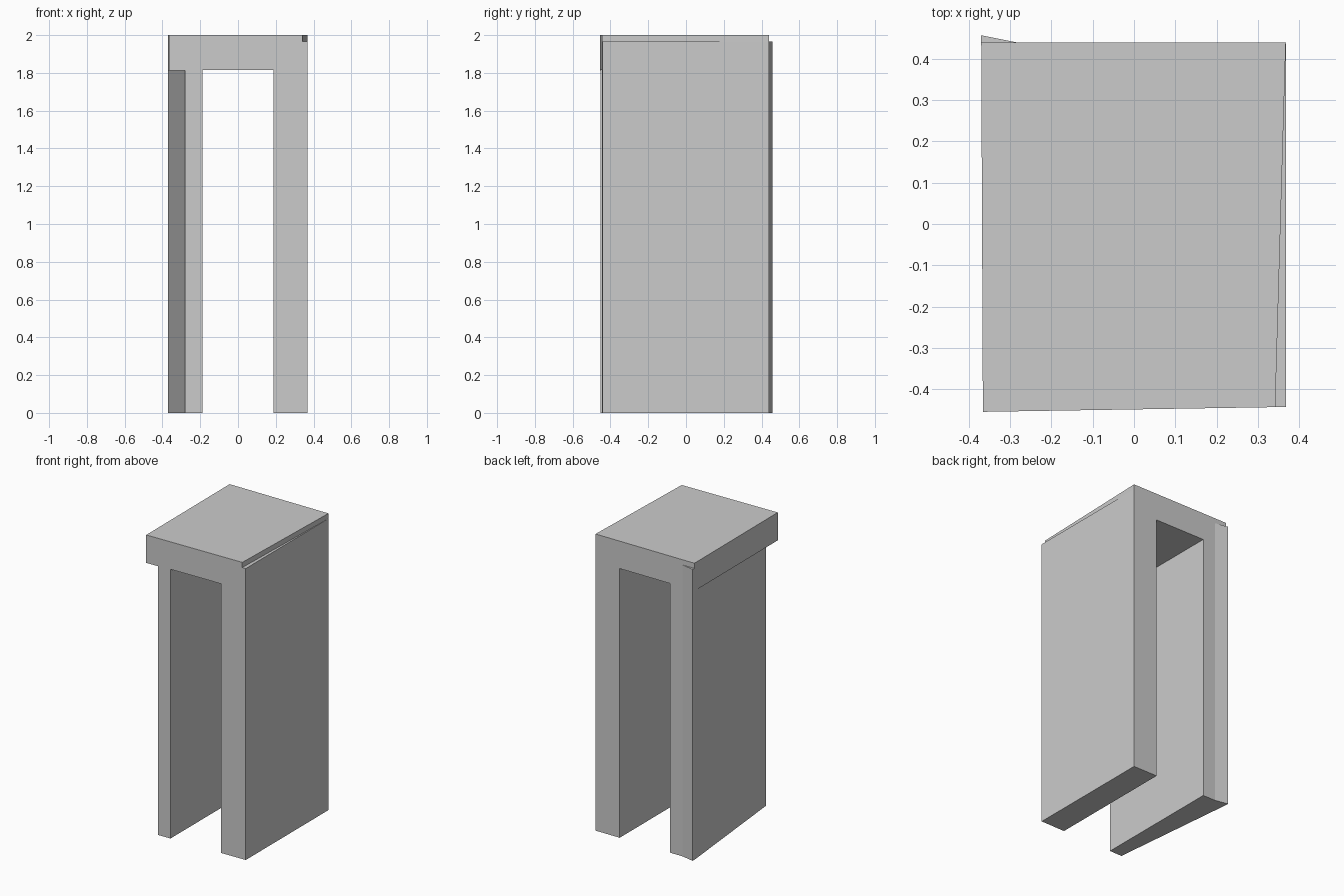
import bpy, bmesh
from mathutils import Vector

if "Cube" in bpy.data.objects:
    bpy.data.objects.remove(bpy.data.objects["Cube"])


def prism(name, points, offset, open_side=None):
    """Extrude a planar outline by offset; optionally leave one side off."""
    bm = bmesh.new()
    face = bm.faces.new([bm.verts.new(p) for p in points])
    ext = bmesh.ops.extrude_face_region(bm, geom=[face], use_keep_orig=True)
    moved = [g for g in ext["geom"] if isinstance(g, bmesh.types.BMVert)]
    bmesh.ops.translate(bm, verts=moved, vec=Vector(offset))
    bmesh.ops.recalc_face_normals(bm, faces=bm.faces[:])
    if open_side is not None:
        bmesh.ops.delete(bm, geom=[f for f in bm.faces if f.normal.dot(Vector(open_side)) > 0.99],
                         context='FACES_ONLY')
    me = bpy.data.meshes.new(name)
    bm.to_mesh(me)
    bm.free()
    ob = bpy.data.objects.new(name, me)
    bpy.context.collection.objects.link(ob)
    return ob


def cut(body, name, outline, z0, z1):
    """Subtract a vertical prism from the body."""
    tool = prism(name, [(x, y, z0) for x, y in outline], (0, 0, z1 - z0))
    tool.hide_render = True
    tool.hide_viewport = True
    tool.display_type = 'WIRE'
    mod = body.modifiers.new(name, 'BOOLEAN')
    mod.operation = 'DIFFERENCE'
    mod.solver = 'EXACT'
    mod.object = tool


BACK = 0.439

# Arch body: U profile run from front to back
profile = [(-0.37, 0), (-0.37, 2), (0.368, 2), (0.368, 0),
           (0.187, 0), (0.187, 1.815), (-0.187, 1.815), (-0.187, 0)]
body = prism("arch_body", [(x, BACK, z) for x, z in profile], (0, -0.88, 0))

# Front face slants slightly in plan, left side tapers slightly
for v in body.data.vertices:
    if v.co.y < 0:
        v.co.y = -0.449 + 0.016 * v.co.x
        if v.co.x < -0.3:
            v.co.x = -0.366

# Left leg tapers in towards the front, under the overhanging top
cut(body, "left_leg_taper_cutter",
    [(-0.275, -0.5), (-0.3705, 0.445), (-0.6, 0.445), (-0.6, -0.5)], -0.1, 1.812)

# Shallow wedge step along the top right edge
cut(body, "top_right_step_cutter",
    [(0.3405, -0.5), (0.3678, 0.445), (0.6, 0.445), (0.6, -0.5)], 1.965, 2.1)

# Thin wedge fin on the back of the left leg
prism("back_left_fin", [(-0.28, BACK, 0), (-0.37, BACK, 0), (-0.37, 0.457, 0)],
      (0, 0, 1.965), open_side=(0, -1, 0))
